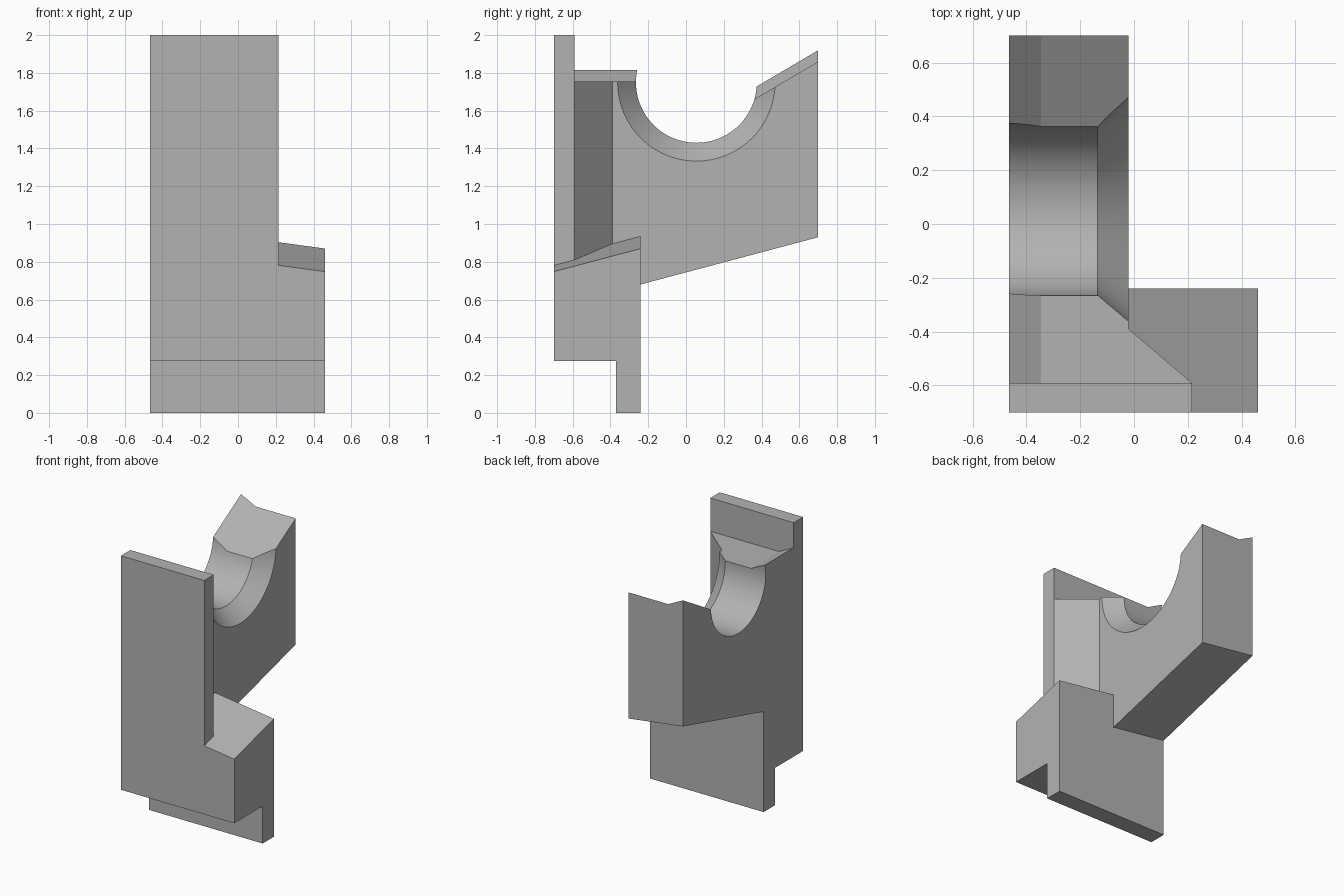
import bpy, bmesh, math

default = bpy.data.objects.get("Cube")
if default:
    bpy.data.objects.remove(default, do_unlink=True)

grey = bpy.data.materials.new("plain grey")
grey.use_nodes = True
COLOUR = (0.45, 0.45, 0.45, 1)
grey.diffuse_color = COLOUR
grey.node_tree.nodes["Principled BSDF"].inputs["Base Color"].default_value = COLOUR


def loft(name, sections):
    """Closed solid through matching rings of 3D points."""
    bm = bmesh.new()
    rings = [[bm.verts.new(p) for p in s] for s in sections]
    n = len(rings[0])
    for a, b in zip(rings, rings[1:]):
        for i in range(n):
            j = (i + 1) % n
            bm.faces.new((a[i], a[j], b[j], b[i]))
    bm.faces.new(rings[0])
    bm.faces.new(rings[-1])
    bmesh.ops.recalc_face_normals(bm, faces=bm.faces)
    mesh = bpy.data.meshes.new(name)
    bm.to_mesh(mesh)
    bm.free()
    mesh.materials.append(grey)
    obj = bpy.data.objects.new(name, mesh)
    bpy.context.collection.objects.link(obj)
    return obj


def combine(target, other, operation):
    """Apply a boolean and discard the tool solid."""
    bpy.context.view_layer.objects.active = target
    mod = target.modifiers.new(operation.lower(), 'BOOLEAN')
    mod.operation = operation
    mod.solver = 'EXACT'
    mod.object = other
    bpy.ops.object.modifier_apply(modifier=mod.name)
    bpy.data.objects.remove(other, do_unlink=True)


LEFT, WALL, PLATE, RIGHT = -0.465, -0.02, 0.215, 0.46   # x stations
FRONT, PLATE_BACK, FOOT_BACK, BACK = -0.70, -0.59, -0.24, 0.70
AXIS_Y, AXIS_Z = 0.055, 1.75


# Slanted plane shared by the foot's top and, lower down, the wall's underside
def slant(x, y, z0):
    return z0 - 0.135 * (x - WALL) + 0.266 * (y - FOOT_BACK)


# Stepped foot block with a hanging lip at the rear
def foot_section(x):
    yz = [(FRONT, 0.275), (-0.37, 0.275), (-0.37, 0), (FOOT_BACK, 0),
          (FOOT_BACK, slant(x, FOOT_BACK, 0.935)), (FRONT, slant(x, FRONT, 0.935))]
    return [(x, y, z) for y, z in yz]


# Upright wall; its top edge rises towards the outer side
def wall_section(x, rise):
    yz = [(PLATE_BACK - 0.05, slant(x, PLATE_BACK - 0.05, 0.68)),
          (BACK, slant(x, BACK, 0.68)), (BACK, 1.86 + rise),
          (AXIS_Y, 1.48 + rise), (AXIS_Y, 1.755 + rise),
          (PLATE_BACK - 0.05, 1.755 + rise)]
    return [(x, y, z) for y, z in yz]


def prism(name, xy, low, high):
    return loft(name, [[(x, y, z) for x, y in xy] for z in (low, high)])


body = loft("bracket_body", [wall_section(LEFT, 0.06), wall_section(-0.345, 0),
                             wall_section(WALL, 0)])
foot = loft("foot_block", [foot_section(LEFT), foot_section(RIGHT)])
plate = prism("front_plate", [(LEFT, FRONT), (PLATE, FRONT),
                              (PLATE, PLATE_BACK), (LEFT, PLATE_BACK)], 0.275, 2.0)
gusset = prism("gusset", [(PLATE, PLATE_BACK), (WALL, -0.39), (-0.1, -0.39),
                          (-0.1, -0.64), (PLATE, -0.64)], 0.5, 1.755)
for part in (foot, plate, gusset):
    combine(body, part, 'UNION')


# Half-open bore with a conical lead-in
def ring(x, r, n=96):
    return [(x, AXIS_Y + r * math.cos(2 * math.pi * i / n),
             AXIS_Z + r * math.sin(2 * math.pi * i / n)) for i in range(n)]


bore = loft("bore_cutter", [ring(-0.6, 0.32), ring(-0.135, 0.32),
                            ring(WALL, 0.417), ring(0.1, 0.417)])
bore.hide_render = True
combine(body, bore, 'DIFFERENCE')

# Smooth bore, crisp edges elsewhere
bpy.ops.object.select_all(action='DESELECT')
body.select_set(True)
bpy.context.view_layer.objects.active = body
bpy.ops.object.shade_smooth_by_angle(angle=math.radians(15))
